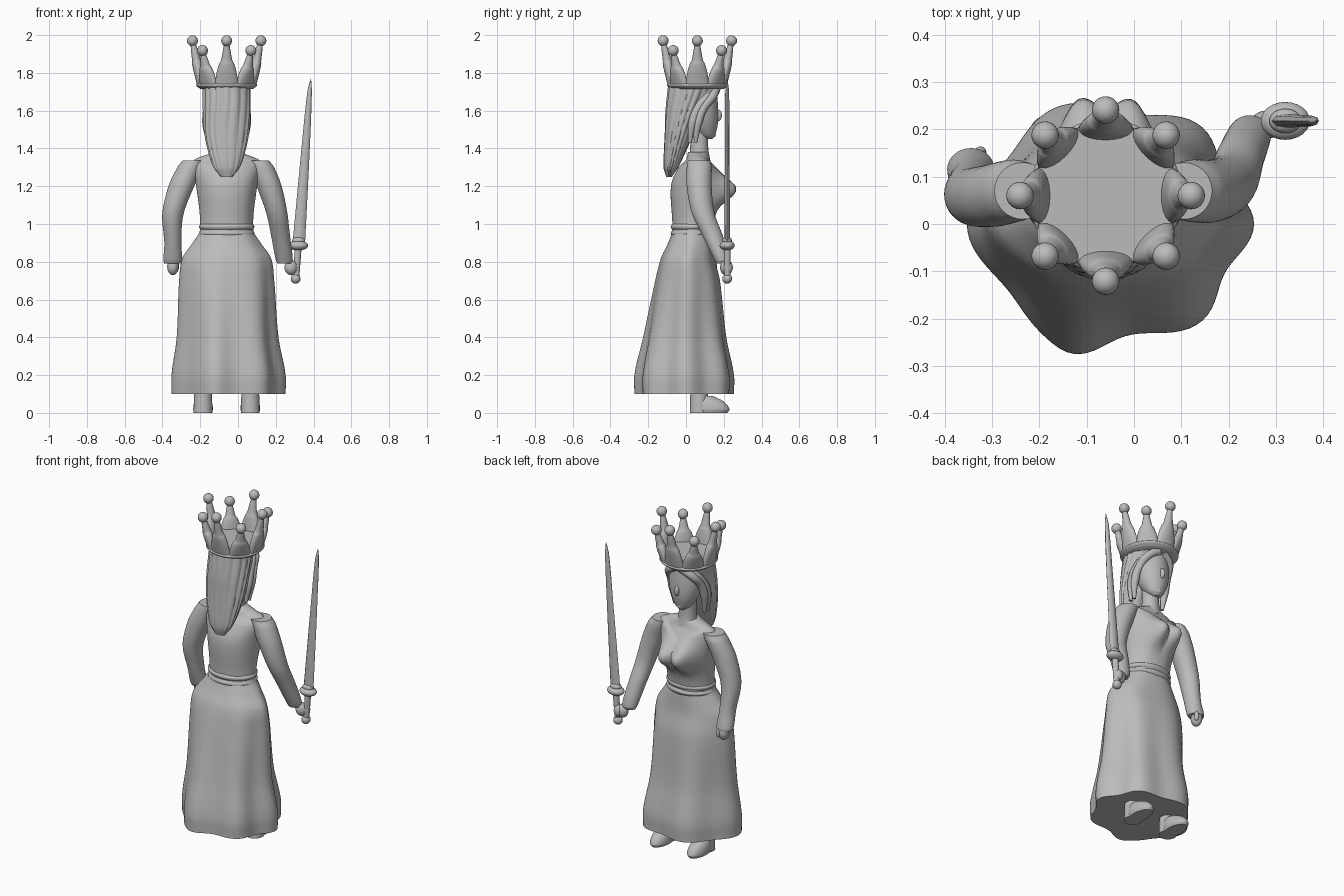
import bpy, bmesh, math
from mathutils import Matrix, Vector

if "Cube" in bpy.data.objects:
    bpy.data.objects.remove(bpy.data.objects["Cube"])

grey = bpy.data.materials.new("stone grey")
grey.use_nodes = True
grey.diffuse_color = (.5, .5, .5, 1)
bsdf = next(node for node in grey.node_tree.nodes if node.type == 'BSDF_PRINCIPLED')
bsdf.inputs["Base Color"].default_value = grey.diffuse_color

# Axis shared by the body, head and crown
MID = -.06
CROWN_CENTRE = Vector((MID, .06, 1.74))


def clamp(value, low=0, high=1):
    return min(max(value, low), high)


def finish(name, bm):
    bmesh.ops.recalc_face_normals(bm, faces=bm.faces)
    mesh = bpy.data.meshes.new(name)
    bm.to_mesh(mesh)
    bm.free()
    part = bpy.data.objects.new(name, mesh)
    bpy.context.collection.objects.link(part)
    mesh.materials.append(grey)
    bpy.ops.object.select_all(action='DESELECT')
    part.select_set(True)
    bpy.context.view_layer.objects.active = part
    bpy.ops.object.shade_smooth_by_angle(angle=math.radians(50))


def refine(rows, steps):
    """Interpolate rows smoothly along their first value, the height."""
    last = len(rows) - 1

    def slope(i):
        before, after = rows[max(i - 1, 0)], rows[min(i + 1, last)]
        return [(q - p) / (after[0] - before[0]) for p, q in zip(before, after)]

    result = []
    for i in range(last):
        start, end = rows[i], rows[i + 1]
        height = end[0] - start[0]
        for step in range(steps):
            t = step / steps
            blend = t * t * (3 - 2 * t)
            result.append([p + (q - p) * blend + height * t * (1 - t) * (m * (1 - t) - n * t)
                           for p, q, m, n in zip(start, end, slope(i), slope(i + 1))])
    return result + [rows[last]]


def loft(name, rows, at=(MID, 0), sides=32, steps=6, shape=None, push=None, matrix=None):
    """Skin elliptical rings given as (z, rx, ry, y shift, x shift)."""
    rows = [(list(row) + [0, 0])[:5] for row in rows]
    bm = bmesh.new()
    rings = []
    for z, rx, ry, dy, dx in refine(rows, steps):
        ring = []
        for k in range(sides):
            angle = math.tau * k / sides
            factor = shape(angle, z) if shape else 1
            point = Vector((at[0] + dx + rx * factor * math.cos(angle),
                            at[1] + dy + ry * factor * math.sin(angle), z))
            ring.append(bm.verts.new(push(point) if push else point))
        rings.append(ring)
    for lower, upper in zip(rings, rings[1:]):
        for k in range(sides):
            n = (k + 1) % sides
            bm.faces.new((lower[k], lower[n], upper[n], upper[k]))
    bm.faces.new(rings[0])
    bm.faces.new(rings[-1])
    if matrix:
        bm.transform(matrix)
    finish(name, bm)


def ball(name, centre, size):
    bm = bmesh.new()
    bmesh.ops.create_uvsphere(bm, u_segments=24, v_segments=14, radius=1)
    bm.transform(Matrix.Translation(centre) @ Matrix.Diagonal((*size, 1)))
    finish(name, bm)


def lock(name, points, thickness):
    curve = bpy.data.curves.new(name, 'CURVE')
    curve.dimensions = '3D'
    curve.bevel_depth, curve.use_fill_caps = thickness, True
    spline = curve.splines.new('BEZIER')
    spline.bezier_points.add(len(points) - 1)
    for knot, point in zip(spline.bezier_points, points):
        knot.co = point
        knot.handle_left_type = knot.handle_right_type = 'AUTO'
    spline.bezier_points[-1].radius = .4
    curve.materials.append(grey)
    bpy.context.collection.objects.link(bpy.data.objects.new(name, curve))


# Gown: one skin from hem to neck, whose folds fade toward the waist
def folds(angle, z):
    fade = clamp(1.3 - 1.2 * z, .12)
    waves = math.cos(6 * (angle + .17 * math.sin(angle)))
    train = math.exp(-(5 * (angle - 4.5)) ** 2) * clamp(2 - 2 * z)
    return 1 + fade * (.06 * waves + .08 * train)


def chest(point):
    """Raise the draped bust and sink the neckline inside a V."""
    front = clamp((point.y - .05) / .06) * clamp(point.z * 9 - 9)
    side = abs(point.x - MID)
    spread = (side - .055) / (.055 if side > .055 else .075)
    bust = math.exp(-spread ** 2 - ((point.z - 1.18) / .075) ** 2)
    neckline = clamp((point.z - 1.26 - .6 * side) * 60)
    point.y += front * (.095 * bust - .014 * neckline)
    return point


loft("gown", [
    (.1, .285, .25, 0, .01), (.2, .285, .25, 0, .01), (.4, .257, .212, 0, .005), (.7, .245, .17, .01),
    (.82, .23, .142, .01), (.9, .178, .12, .025), (.97, .14, .108, .035), (1.2, .16, .13, .05),
    (1.3, .18, .1, .06), (1.34, .17, .07, .07), (1.38, .07, .06, .07)],
    sides=108, steps=9, shape=folds, push=chest)
for z in (.95, .985):
    loft("belt_cord", [(z - .025, .128, .1), (z, .147, .116), (z + .025, .128, .1)], at=(MID, .035), sides=48)

# Sleeves, hanging from the shoulders
loft("right_sleeve", [
    (.79, .045, .04, .12), (.81, .05, .045, .115), (.9, .045, .05, .09), (1.05, .056, .06, .06),
    (1.2, .068, .066, .06, .045), (1.3, .066, .066, .07, .09), (1.335, .06, .06, .07, .11)], at=(-.345, 0))
loft("left_sleeve", [
    (.79, .035, .03, .19), (.81, .045, .04, .19), (.94, .05, .054, .14, -.02), (1.06, .056, .06, .09, -.04),
    (1.2, .066, .066, .07, -.08), (1.3, .066, .066, .07, -.12), (1.335, .06, .06, .07, -.14)], at=(.245, 0))

# Hands
ball("right_hand", (-.345, .125, .775), (.03, .035, .046))
ball("right_thumb", (-.325, .15, .775), (.013, .014, .03))
ball("left_hand", (.28, .21, .77), (.034, .03, .04))
ball("left_fingers", (.3, .222, .77), (.026, .026, .036))

# Sword, leaning outward
SWORD_Y = .218
loft("sword_grip", [(.7, .017, .017), (.9, .018, .018, 0, .015)], at=(.306, SWORD_Y), sides=16)
ball("sword_pommel", (.305, SWORD_Y, .71), (.026, .026, .026))
ball("sword_guard", (.32, SWORD_Y, .886), (.052, .04, .026))
ball("sword_collar", (.32, SWORD_Y, .912), (.034, .026, .02))
loft("sword_blade", [
    (.9, .033, .015), (1.4, .022, .012, 0, .036), (1.7, .012, .01, 0, .057),
    (1.77, .001, .001, 0, .064)], at=(.322, SWORD_Y), sides=8)

# Legs and shoes
for side, x in (("right", -.185), ("left", .065)):
    loft(side + "_leg", [(0, .05, .05), (.15, .046, .046)], at=(x, .07))
    loft(side + "_shoe", [(0, .046, .09), (.02, .052, .1), (.06, .046, .085, -.015), (.09, .03, .05, -.04)],
         at=(x, .13))

# Neck and head
loft("neck", [(1.34, .06, .058), (1.4, .05, .048), (1.55, .048, .048)], at=(MID, .07))
loft("head", [
    (1.45, .02, .02, .12), (1.47, .046, .044, .11), (1.54, .084, .08, .09),
    (1.62, .1, .09, .08), (1.73, .095, .09, .07)], sides=48)

# Face
ball("nose", (MID, .168, 1.575), (.014, .022, .032))
ball("lips", (MID, .152, 1.517), (.02, .014, .01))
ball("chin", (MID, .138, 1.474), (.022, .02, .018))
for name, side in (("right", -1), ("left", 1)):
    ball(name + "_eye", (MID + side * .036, .151, 1.6), (.017, .012, .008))
    # Two strands frame each side of the face
    for back in (0, .03):
        lock(name + "_front_lock", [
            (MID + side * .015, .16 - back, 1.715), (MID + side * .075, .14 - back, 1.675),
            (MID + side * .1, .09 - back, 1.61), (MID + side * .107, .065 - back, 1.54),
            (MID + side * .1, .05 - back, 1.43)], thickness=.023)


# Long wavy hair down the back, grooved into strands
def strands(angle, z):
    turn = angle + .06 * math.sin(14 * z)
    return .97 + .06 * abs(math.cos(8 * turn + .6 * math.sin(3 * turn)))


loft("back_hair", [
    (1.25, .03, .015, -.09), (1.3, .068, .038, -.08), (1.4, .1, .06, -.055), (1.5, .118, .08, -.03),
    (1.6, .123, .098, -.008), (1.73, .124, .122, .03)], sides=132, steps=8, shape=strands)

# Crown: band and drum
crown_xy = CROWN_CENTRE.xy
loft("crown_band", [(1.715, .14, .14), (1.735, .162, .162), (1.755, .14, .14)], at=crown_xy, sides=64)
loft("crown_drum", [(1.72, .14, .14), (1.775, .15, .15)], at=crown_xy, sides=64)

# Eight flared points, alternately tall and short, each tipped with a ball
FLARE = .046
for i in range(8):
    height = .178 if i % 2 else .23
    place = (Matrix.Translation(CROWN_CENTRE) @ Matrix.Rotation(i * math.tau / 8, 4, 'Z')
             @ Matrix.Translation((.135, 0, 0)) @ Matrix.Rotation(math.atan2(FLARE, height), 4, 'Y'))
    loft("crown_point", [
        (0, .022, .062), (height * .3, .026, .052), (height * .5, .026, .038), (height * .56, .023, .03),
        (height * .8, .018, .02), (height, .012, .012)], at=(0, 0), sides=20, steps=3, matrix=place)
    ball("crown_ball", place @ Vector((0, 0, math.hypot(FLARE, height))), (.029, .029, .029))
